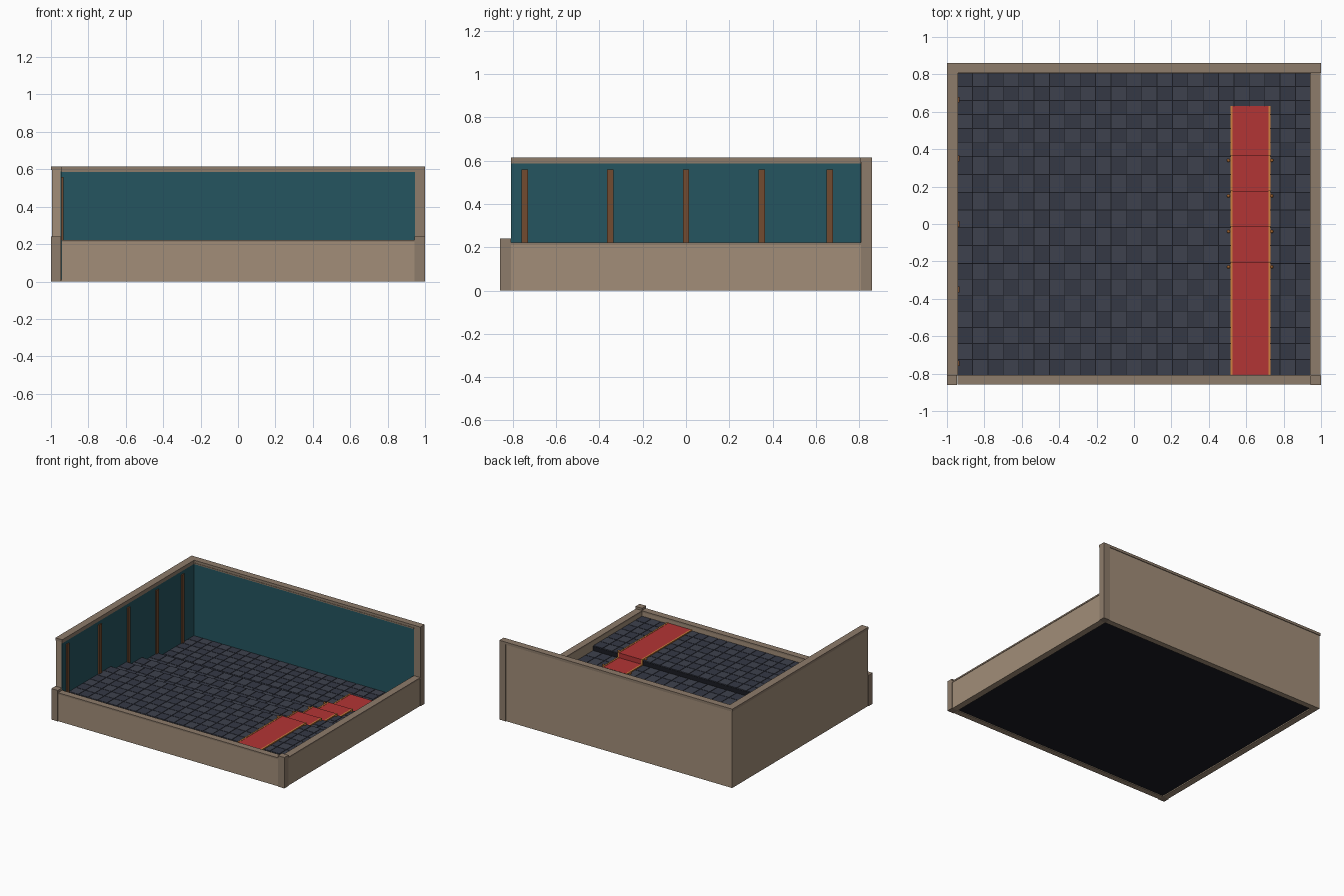
import bpy, bmesh
from mathutils import Matrix, Vector

if "Cube" in bpy.data.objects:
    bpy.data.objects.remove(bpy.data.objects["Cube"])


def material(name, rgb):
    m = bpy.data.materials.new(name)
    m.diffuse_color = (*rgb, 1)
    m.use_nodes = True
    m.node_tree.nodes["Principled BSDF"].inputs["Base Color"].default_value = m.diffuse_color
    return m


TAN = material("tan_plaster", (0.36, 0.27, 0.19))
TRIM = material("trim_stone", (0.27, 0.20, 0.145))
TEAL = material("teal_lining", (0.018, 0.09, 0.115))
WOOD = material("wood", (0.17, 0.07, 0.03))
BASE = material("dark_base", (0.010, 0.011, 0.016))
DARK = material("tile_dark", (0.035, 0.040, 0.060))
LIGHT = material("tile_light", (0.047, 0.053, 0.075))
RED = material("carpet_red", (0.45, 0.035, 0.035))
GOLD = material("gold", (0.62, 0.22, 0.05))


def boxes(name, spans, mat):
    """One object from boxes given as ((x0, x1), (y0, y1), (z0, z1))."""
    bm = bmesh.new()
    for span in spans:
        c = Vector([(a + b) / 2 for a, b in span])
        s = [b - a for a, b in span]
        bmesh.ops.create_cube(bm, size=1, matrix=Matrix.Translation(c) @ Matrix.Diagonal((*s, 1)))
    me = bpy.data.meshes.new(name)
    bm.to_mesh(me)
    bm.free()
    ob = bpy.data.objects.new(name, me)
    me.materials.append(mat)
    bpy.context.collection.objects.link(ob)
    return ob


HX, HY = 0.945, 0.81          # inner room half sizes
LOW, TALL = 0.21, 0.595       # wall heights below the caps

# Walls: low front and right, tall back and left
boxes("front_wall", [((-HX, HX), (-0.855, -HY), (0, LOW))], TAN)
boxes("right_wall", [((HX, 0.995), (-HY, HY), (0, LOW))], TAN)
boxes("back_wall", [((-0.995, HX), (HY, 0.855), (0, TALL))], TAN)
boxes("left_wall", [((-0.995, -HX - 0.003), (-HY, HY), (0, TALL))], TAN)

# Caps along the wall tops
boxes("front_cap", [((-HX, HX), (-0.858, -HY + 0.003), (LOW, 0.222))], TRIM)
boxes("right_cap", [((HX - 0.003, 0.998), (-HY, HY), (LOW, 0.222))], TRIM)
boxes("back_cap", [((-1, 1), (HY - 0.003, 0.86), (TALL, 0.615))], TRIM)
boxes("left_cap", [((-1, -HX + 0.003), (-HY, HY - 0.003), (TALL, 0.615))], TRIM)

# Corner posts
for side, x in (("left", (-1, -HX)), ("right", (HX, 1))):
    boxes(f"front_{side}_post", [(x, (-0.86, -HY), (0, 0.24))], TRIM)
boxes("back_right_post", [((HX, 1), (HY, 0.86), (0, TALL))], TRIM)

# Teal linings, their top rails, and wooden battens on the left wall
boxes("back_lining", [((-HX, HX), (HY - 0.004, HY), (0.01, 0.588))], TEAL)
boxes("left_lining", [((-HX - 0.003, -HX + 0.001), (-HY, HY), (0.01, 0.588))], TEAL)
boxes("back_lining_rail", [((-HX, HX), (HY - 0.006, HY), (0.586, TALL))], TRIM)
boxes("left_lining_rail", [((-HX - 0.003, -HX + 0.003), (-HY, HY), (0.586, TALL))], TRIM)

# Floor levels stepping down towards the back
edges = [-HY, -0.21, -0.02, 0.17, 0.36, HY]
rows = [7, 2, 2, 2, 6]
levels = [0.18 - 0.0375 * i for i in range(5)]
TILE, GAP, COLS = 0.006, 0.002, 23
pitch = 2 * HX / COLS

tiles = {0: [], 1: []}
row = 0
for i, z in enumerate(levels):
    y0, y1 = edges[i], edges[i + 1]
    boxes(f"floor_slab_{i + 1}", [((-HX, HX), (y0, y1), (0.006, z - TILE))], BASE)
    dy = (y1 - y0) / rows[i]
    for r in range(rows[i]):
        for c in range(COLS):
            x, y = -HX + c * pitch, y0 + r * dy
            tiles[(row + c) % 2].append(((x + GAP, x + pitch - GAP),
                                         (y + GAP, y + dy - GAP), (z - TILE, z)))
        row += 1
boxes("dark_tiles", tiles[0], DARK)
boxes("light_tiles", tiles[1], LIGHT)

# Battens reach down to the floor level beside them
for n, y in enumerate([-0.745, -0.35, 0, 0.35, 0.665]):
    z = next(l for l, e in zip(levels, edges[1:]) if y < e)
    boxes(f"wall_batten_{n + 1}", [((-HX, -0.934), (y - 0.015, y + 0.015), (z, 0.56))], WOOD)


# Carpet runner draped over the steps, with gold borders
def runner(name, x0, x1, lift, mat):
    spans = []
    for i, z in enumerate(levels):
        end = edges[i + 1] + lift if i < 4 else 0.63
        start = edges[i] + (lift if i else 0)
        spans.append(((x0, x1), (start, end), (z, z + lift)))
        if i < 4:
            e = edges[i + 1]
            spans.append(((x0, x1), (e, e + lift), (levels[i + 1], z)))
    return boxes(name, spans, mat)


runner("carpet", 0.527, 0.718, 0.006, RED)
runner("carpet_border_left", 0.515, 0.527, 0.008, GOLD)
runner("carpet_border_right", 0.718, 0.73, 0.008, GOLD)

# Gold studs beside the carpet at each step edge
bm = bmesh.new()
for e, z in zip(edges[1:5], levels):
    for x in (0.505, 0.737):
        bmesh.ops.create_uvsphere(bm, u_segments=8, v_segments=6, radius=0.009,
                                  matrix=Matrix.Translation((x, e - 0.02, z + 0.005)))
me = bpy.data.meshes.new("carpet_studs")
bm.to_mesh(me)
bm.free()
me.materials.append(GOLD)
bpy.context.collection.objects.link(bpy.data.objects.new("carpet_studs", me))
